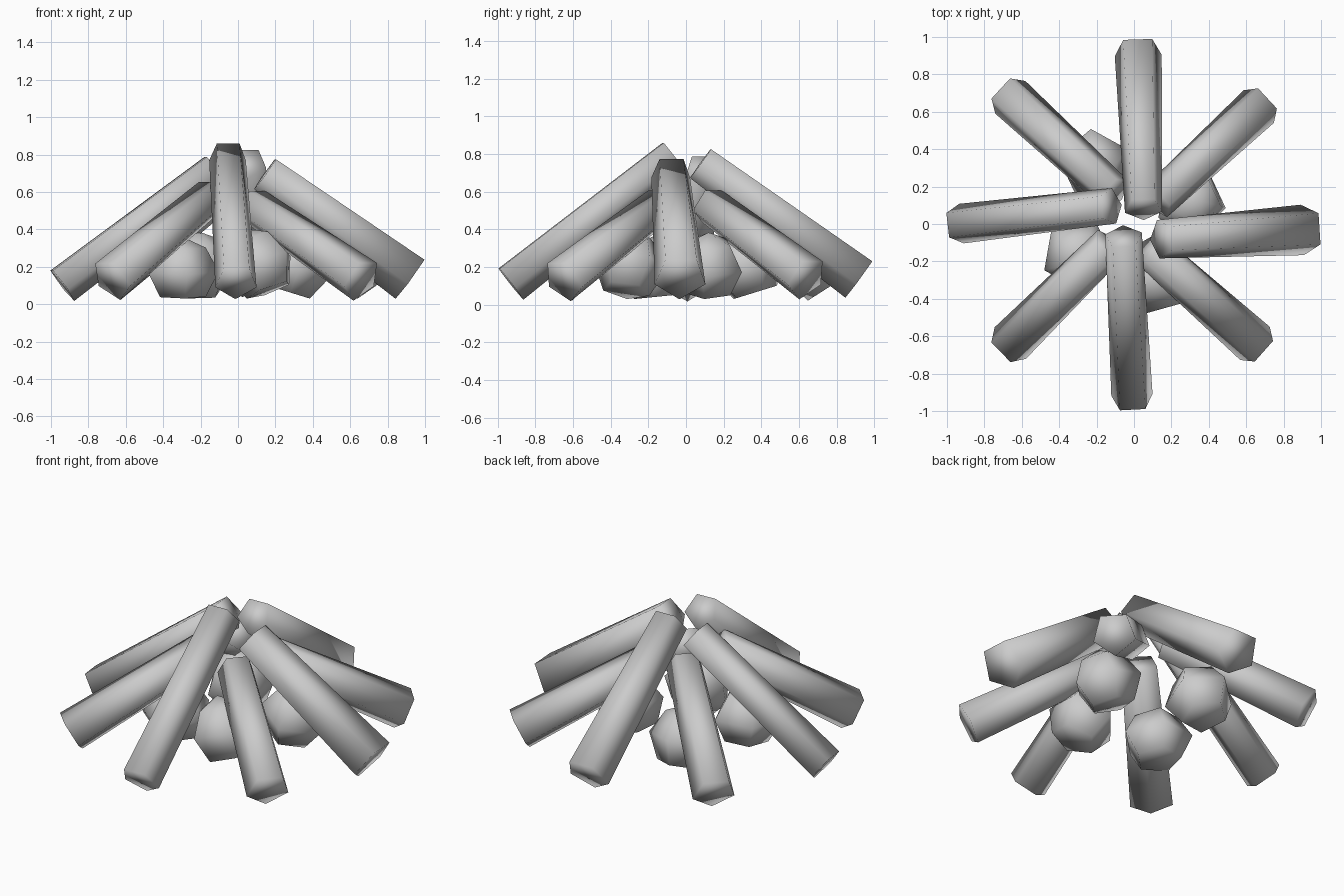
import bpy, bmesh, math
from mathutils import Vector, Matrix

cube = bpy.data.objects.get("Cube")
if cube:
    bpy.data.objects.remove(cube, do_unlink=True)

# One plain grey for everything
grey = bpy.data.materials.new("plain_grey")
grey.use_nodes = True
colour = (0.6, 0.6, 0.6, 1)
grey.diffuse_color = colour
grey.node_tree.nodes["Principled BSDF"].inputs["Base Color"].default_value = colour

SIDES = 5


def loft(name, rings, tip=None):
    """Skin a list of five-sided rings, capped at both ends or drawn to a tip."""
    bm = bmesh.new()
    loops = [[bm.verts.new(p) for p in ring] for ring in rings]
    for a, b in zip(loops, loops[1:]):
        for i in range(SIDES):
            j = (i + 1) % SIDES
            bm.faces.new((a[i], a[j], b[j], b[i]))
    bm.faces.new(loops[0])
    if tip is None:
        bm.faces.new(loops[-1])
    else:
        top = bm.verts.new(tip)
        for i in range(SIDES):
            bm.faces.new((loops[-1][i], loops[-1][(i + 1) % SIDES], top))
    bmesh.ops.recalc_face_normals(bm, faces=bm.faces)
    for f in bm.faces:
        f.smooth = True
    mesh = bpy.data.meshes.new(name)
    bm.to_mesh(mesh)
    bm.free()
    mesh.materials.append(grey)
    obj = bpy.data.objects.new(name, mesh)
    bpy.context.collection.objects.link(obj)
    return obj


def log(name, inner, outer, r_in, r_out):
    """Tapered five-sided log, with a flat side up and an edge below."""
    inner, outer = Vector(inner), Vector(outer)
    along = (outer - inner).normalized()
    side = along.cross(Vector((0, 0, 1))).normalized()
    up = side.cross(along)
    angles = [math.tau * i / SIDES - math.pi / 2 for i in range(SIDES)]
    rings = [[c + (side * math.cos(a) + up * math.sin(a)) * r for a in angles]
             for c, r in ((inner, r_in), (outer, r_out))]
    return loft(name, rings)


def rock(name, x, y, turn, tilt_x, tilt_y, height):
    """Blocky five-sided boulder, tilted and rested just above the ground."""
    angles = [math.radians(turn) + math.tau * i / SIDES for i in range(SIDES)]
    rings = [[(r * math.cos(a), r * math.sin(a), z * height) for a in angles]
             for z, r in ((0, 0.13), (0.42, 0.2), (0.82, 0.13))]
    mesh = loft(name, rings, (0, 0, height)).data
    mesh.transform(Matrix.Translation((0, 0, -0.4 * height)))
    mesh.transform(Matrix.Rotation(tilt_x, 4, 'X') @ Matrix.Rotation(tilt_y, 4, 'Y'))
    low = min(v.co.z for v in mesh.vertices)
    mesh.transform(Matrix.Translation((x, y, 0.03 - low)))


# Tall logs leaning in along the axes
log("front_log", (-0.055, -0.07, 0.794), (-0.01, -0.935, 0.118), 0.103, 0.116)
log("back_log", (0.05, 0.082, 0.757), (0.022, 0.924, 0.144), 0.104, 0.132)
log("left_log", (0.149, -0.08, 0.703), (0.925, -0.03, 0.144), 0.108, 0.142)
log("right_log", (-0.125, 0.095, 0.722), (-0.942, 0.0, 0.107), 0.1, 0.112)

# Lower logs on the diagonals
log("front_right_log", (-0.135, -0.115, 0.58), (-0.675, -0.65, 0.13), 0.105, 0.125)
log("front_left_log", (0.075, -0.13, 0.53), (0.66, -0.65, 0.13), 0.105, 0.125)
log("back_right_log", (-0.105, 0.165, 0.58), (-0.675, 0.69, 0.13), 0.105, 0.125)
log("back_left_log", (0.12, 0.12, 0.53), (0.68, 0.64, 0.14), 0.105, 0.125)

# Ring of boulders under the logs
rock("back_rock", -0.21, 0.32, 96, 0.3, 0, 0.34)
rock("right_rock", -0.3, -0.16, 206, 0.1, 0, 0.32)
rock("front_rock", 0.12, -0.3, 246, -0.15, -0.35, 0.35)
rock("left_rock", 0.3, 0.12, -10, 0, 0.3, 0.33)
